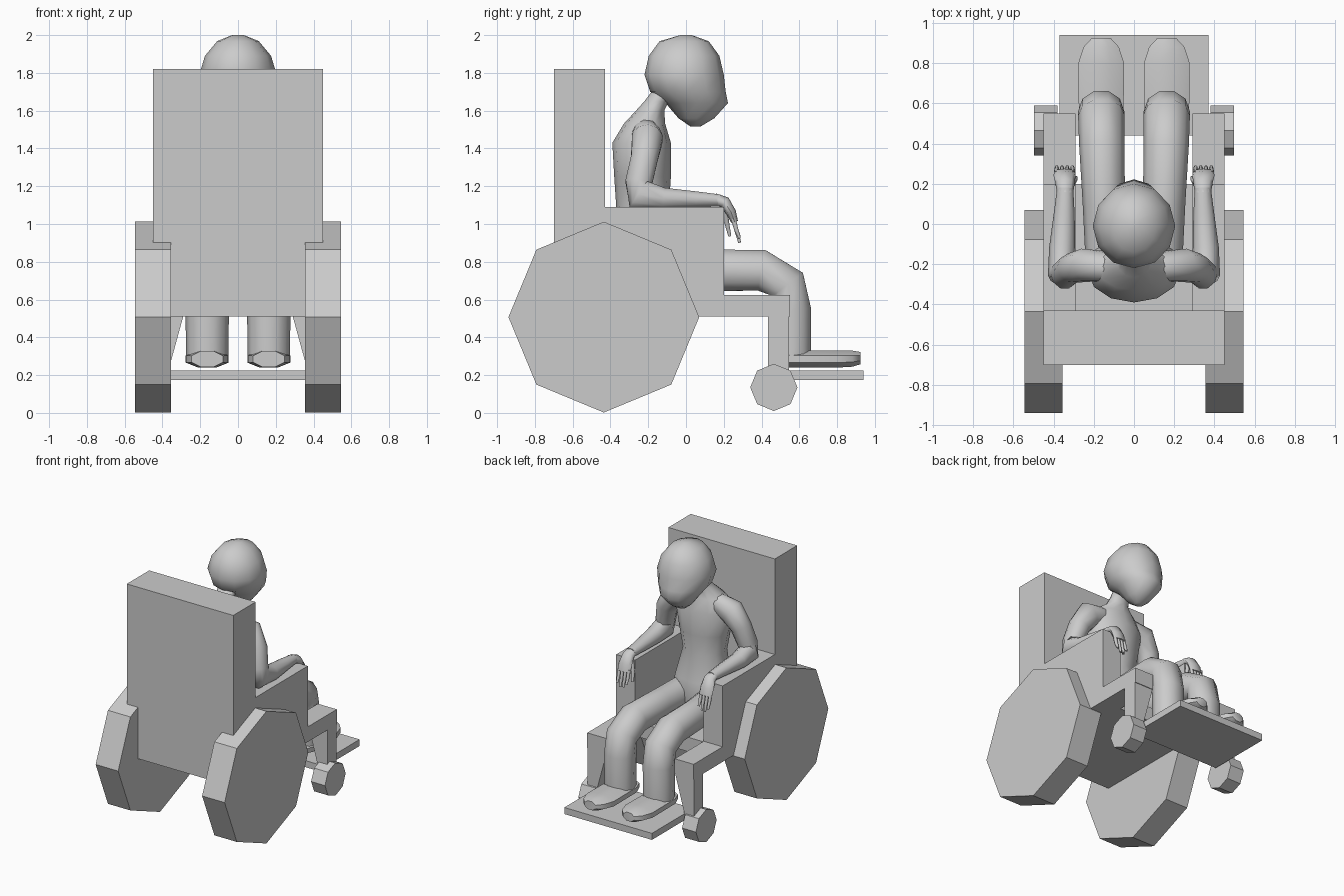
import bpy, math
from mathutils import Vector


def make(name, verts, faces, mirror=False, smooth=None):
    me = bpy.data.meshes.new(name)
    me.from_pydata([tuple(v) for v in verts], [], faces)
    ob = bpy.data.objects.new(name, me)
    bpy.context.collection.objects.link(ob)
    if smooth:
        me.polygons.foreach_set("use_smooth", [True] * len(me.polygons))
        me.set_sharp_from_angle(angle=math.radians(smooth))
    if mirror:
        ob.modifiers.new("mirror", "MIRROR").use_mirror_merge = False
    return ob


def bridge(count, n):
    """Faces for a closed loft of `count` rings with n points each."""
    faces = [(k * n + i, k * n + (i + 1) % n, (k + 1) * n + (i + 1) % n, (k + 1) * n + i)
             for k in range(count - 1) for i in range(n)]
    return faces + [tuple(range(n))[::-1], tuple(range((count - 1) * n, count * n))]


def prism(name, profile, a, b, axis, mirror=False):
    """Extrude a 2D profile from a to b along x (profile y,z) or y (profile x,z)."""
    if axis == "x":
        verts = [(c, p, q) for c in (a, b) for p, q in profile]
    else:
        verts = [(p, c, q) for c in (b, a) for p, q in profile]
    return make(name, verts, bridge(2, len(profile)), mirror)


def rect(a, b, c, d):
    return [(a, c), (b, c), (b, d), (a, d)]


def octagon(y, z, r):
    return [(y + r * math.cos(i * math.pi / 4), z + r * math.sin(i * math.pi / 4)) for i in range(8)]


def loft(name, rings, n=10, direction=None, mirror=False, phase=0.0, smooth=70):
    """Rings are (x, y, z, width radius, depth radius), square to the path or to `direction`."""
    pts = [Vector(r[:3]) for r in rings]
    verts = []
    for k, r in enumerate(rings):
        t = Vector(direction) if direction else pts[min(k + 1, len(pts) - 1)] - pts[max(k - 1, 0)]
        t.normalize()
        u = Vector((1, 0, 0))
        u = (u - t * u.dot(t)).normalized()
        v = t.cross(u)
        for i in range(n):
            a = 2 * math.pi * (i + phase) / n
            verts.append(pts[k] + u * r[3] * math.cos(a) + v * r[4] * math.sin(a))
    return make(name, verts, bridge(len(rings), n), mirror, smooth)


# Chair: backrest narrowing between the wheels, seat, footplate
prism("backrest", [(-.355, .51), (.355, .51), (.355, .9), (.45, .9), (.45, 1.82),
                   (-.45, 1.82), (-.45, .9), (-.355, .9)], -.70, -.43, "y")
prism("seat", rect(-.43, .2, .51, .62), -.3, .3, "x")
prism("footplate", rect(.44, .94, .175, .225), -.37, .37, "x")

# Side panels with armrest, tapered front legs, wheels
prism("side_panel", [(-.43, .51), (.55, .51), (.55, .625), (.2, .625), (.2, 1.09), (-.43, 1.09)],
      .29, .45, "x", True)
prism("front_leg", [(.375, .2), (.45, .2), (.45, .51), (.29, .51)], .435, .545, "y", True)
prism("rear_wheel", octagon(-.435, .507, .505), .355, .545, "x", True)
prism("caster_wheel", octagon(.465, .135, .125), .38, .497, "x", True)

# Head, facing +y
loft("head", [(0, .0, 2.0, .03, .03), (0, -.01, 1.968, .11, .13), (0, -.01, 1.89, .175, .187),
              (0, -.01, 1.79, .205, .21), (0, .01, 1.70, .185, .2), (0, .057, 1.64, .145, .165),
              (0, .055, 1.56, .085, .095), (0, .05, 1.515, .03, .025)][::-1],
     12, (0, 0, 1))

# Torso from pelvis to neck
loft("torso", [(0, -.2, .635, .19, .12), (0, -.2, .75, .245, .17), (0, -.21, .9, .21, .155),
               (0, -.23, 1.1, .16, .14), (0, -.23, 1.25, .19, .15), (0, -.235, 1.43, .23, .155),
               (0, -.22, 1.53, .18, .11), (0, -.19, 1.60, .085, .075), (0, -.155, 1.65, .07, .065),
               (0, -.09, 1.73, .07, .07)], 12, (0, 0, 1))

# Legs and feet
loft("leg", [(.13, -.2, .76, .11, .12), (.15, .1, .755, .105, .115), (.16, .4, .755, .113, .115),
             (.162, .54, .68, .116, .105), (.163, .56, .55, .115, .107), (.163, .56, .3, .112, .107)],
     10, None, True)
loft("foot", [(.163, .45, .285, .09, .045), (.163, .52, .285, .12, .049), (.163, .8, .285, .123, .049),
              (.163, .88, .287, .095, .046), (.163, .925, .29, .05, .035)],
     8, (0, 1, 0), True, .5, 50)

# Arms bent over the armrests
loft("arm", [(.13, -.21, 1.48, .075, .075), (.245, -.205, 1.45, .095, .085), (.31, -.22, 1.35, .078, .075),
             (.345, -.25, 1.22, .07, .075), (.358, -.25, 1.155, .07, .09), (.357, -.12, 1.135, .065, .06),
             (.347, .05, 1.13, .052, .045), (.342, .18, 1.125, .04, .033)], 10, None, True)

# Drooping hands: palm, four fingers and thumb
loft("palm", [(.342, .15, 1.13, .04, .033), (.343, .205, 1.115, .048, .032),
              (.345, .24, 1.06, .055, .026), (.345, .258, 1.01, .053, .018)], 8, None, True)
for i, tip in enumerate((.93, .905, .9, .925)):
    x = .306 + i * .026
    loft("finger", [(x, .25, 1.03, .013, .015), (x, .266, .97, .013, .013), (x, .284, tip, .009, .008)],
         6, None, True)
loft("thumb", [(.315, .205, 1.08, .018, .018), (.297, .215, 1.01, .015, .015), (.29, .232, .935, .01, .009)],
     6, None, True)
